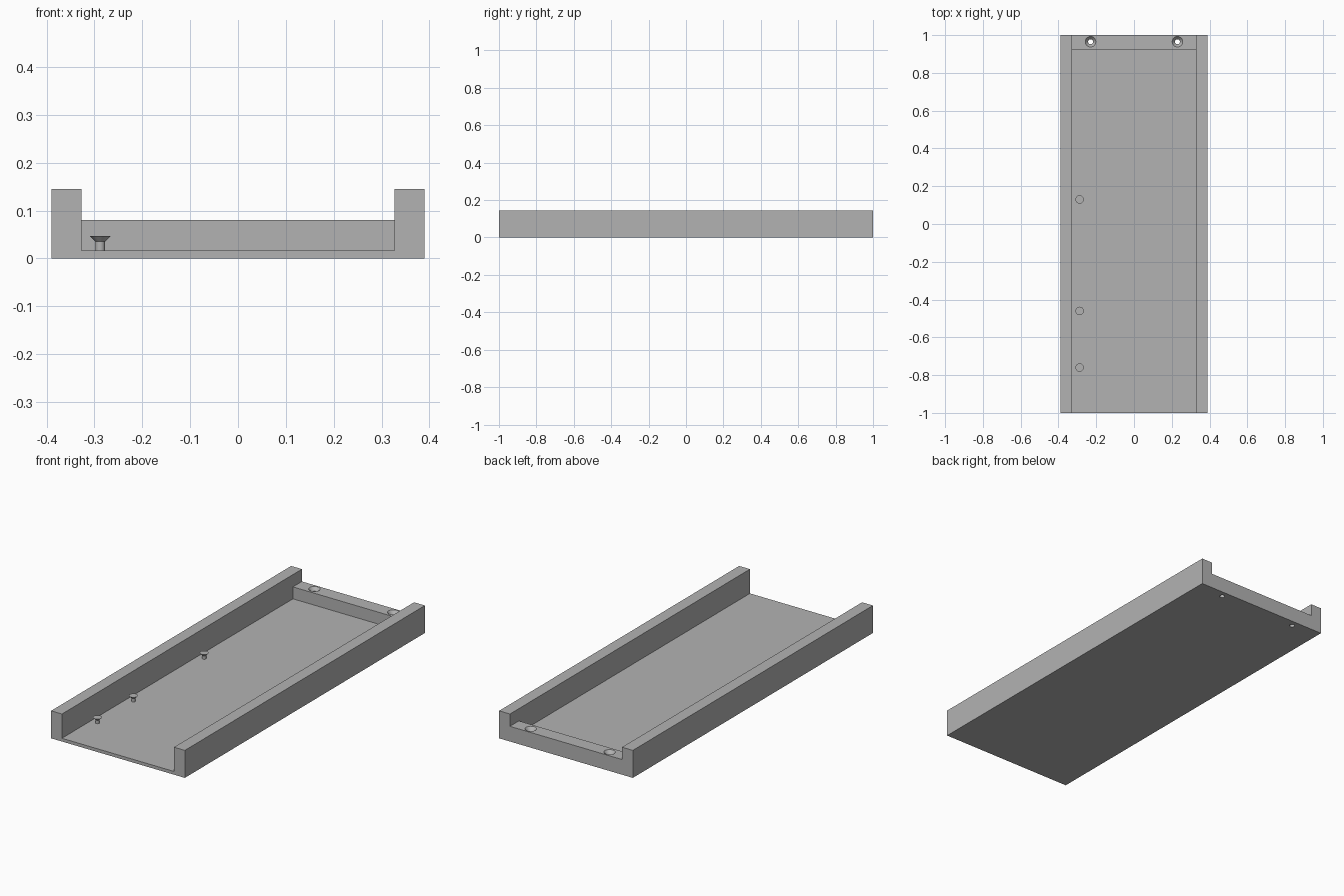
import bpy, bmesh
from mathutils import Matrix, Vector

cube = bpy.data.objects.get("Cube")
if cube:
    bpy.data.objects.remove(cube, do_unlink=True)

HALF_W, INNER_W, HEIGHT = 0.39, 0.327, 0.145
FLOOR, LEDGE, LEDGE_Y = 0.017, 0.08, 0.925

grey = bpy.data.materials.new("plain grey")
grey.use_nodes = True
colour = (0.45, 0.45, 0.45, 1)
grey.diffuse_color = colour
grey.node_tree.nodes["Principled BSDF"].inputs["Base Color"].default_value = colour


def make_object(name, bm):
    bmesh.ops.recalc_face_normals(bm, faces=bm.faces)
    mesh = bpy.data.meshes.new(name)
    bm.to_mesh(mesh)
    bm.free()
    mesh.materials.append(grey)
    obj = bpy.data.objects.new(name, mesh)
    bpy.context.collection.objects.link(obj)
    return obj


def box(name, low, high):
    low, high = Vector(low), Vector(high)
    bm = bmesh.new()
    place = Matrix.Translation((low + high) / 2) @ Matrix.Diagonal((*(high - low), 1))
    bmesh.ops.create_cube(bm, size=1, matrix=place)
    return make_object(name, bm)


def turned(name, profile, x, y, sides=32):
    """Closed solid of revolution from (radius, height) pairs."""
    bm = bmesh.new()
    rings = []
    for radius, z in profile:
        ring = bmesh.ops.create_circle(bm, segments=sides, radius=radius,
                                       matrix=Matrix.Translation((x, y, z)))
        rings.append(ring["verts"])
    for a, b in zip(rings, rings[1:]):
        for i in range(sides):
            j = (i + 1) % sides
            bm.faces.new((a[i], a[j], b[j], b[i]))
    bm.faces.new(rings[0])
    bm.faces.new(rings[-1])
    return make_object(name, bm)


def cut(target, cutter):
    mod = target.modifiers.new(cutter.name, "BOOLEAN")
    mod.operation = "DIFFERENCE"
    mod.solver = "EXACT"
    mod.object = cutter
    cutter.hide_render = True
    cutter.hide_set(True)


# Tray: solid block with a channel, a deeper floor and a ledge left at the back
tray = box("tray", (-HALF_W, -1, 0), (HALF_W, 1, HEIGHT))
cutters = [
    box("channel_cutter", (-INNER_W, -1.1, LEDGE), (INNER_W, 1.1, 0.3)),
    box("floor_cutter", (-INNER_W, -1.1, FLOOR), (INNER_W, LEDGE_Y, 0.3)),
]

# Countersunk mounting holes through the ledge
hole = [(0.013, -0.05), (0.013, 0.062), (0.028, LEDGE), (0.028, 0.1)]
for side, x in (("right", -0.23), ("left", 0.23)):
    cutters.append(turned(side + "_hole_cutter", hole, x, 0.965))

for cutter in cutters:
    cut(tray, cutter)

# Bake the cuts, then drop the cutters
bpy.context.view_layer.update()
result = bpy.data.meshes.new_from_object(
    tray.evaluated_get(bpy.context.evaluated_depsgraph_get()))
tray.modifiers.clear()
tray.data = result
for cutter in cutters:
    bpy.data.objects.remove(cutter, do_unlink=True)

# Flared pegs along the right wall
peg = [(0.01, FLOOR - 0.004), (0.01, 0.035), (0.022, 0.047)]
pegs = [turned(name + "_peg", peg, -0.288, y)
        for name, y in (("front", -0.76), ("middle", -0.46), ("back", 0.13))]

# Smooth the round walls, keep the edges sharp
bpy.ops.object.select_all(action="DESELECT")
for obj in [tray] + pegs:
    obj.select_set(True)
bpy.context.view_layer.objects.active = tray
bpy.ops.object.shade_smooth_by_angle()
